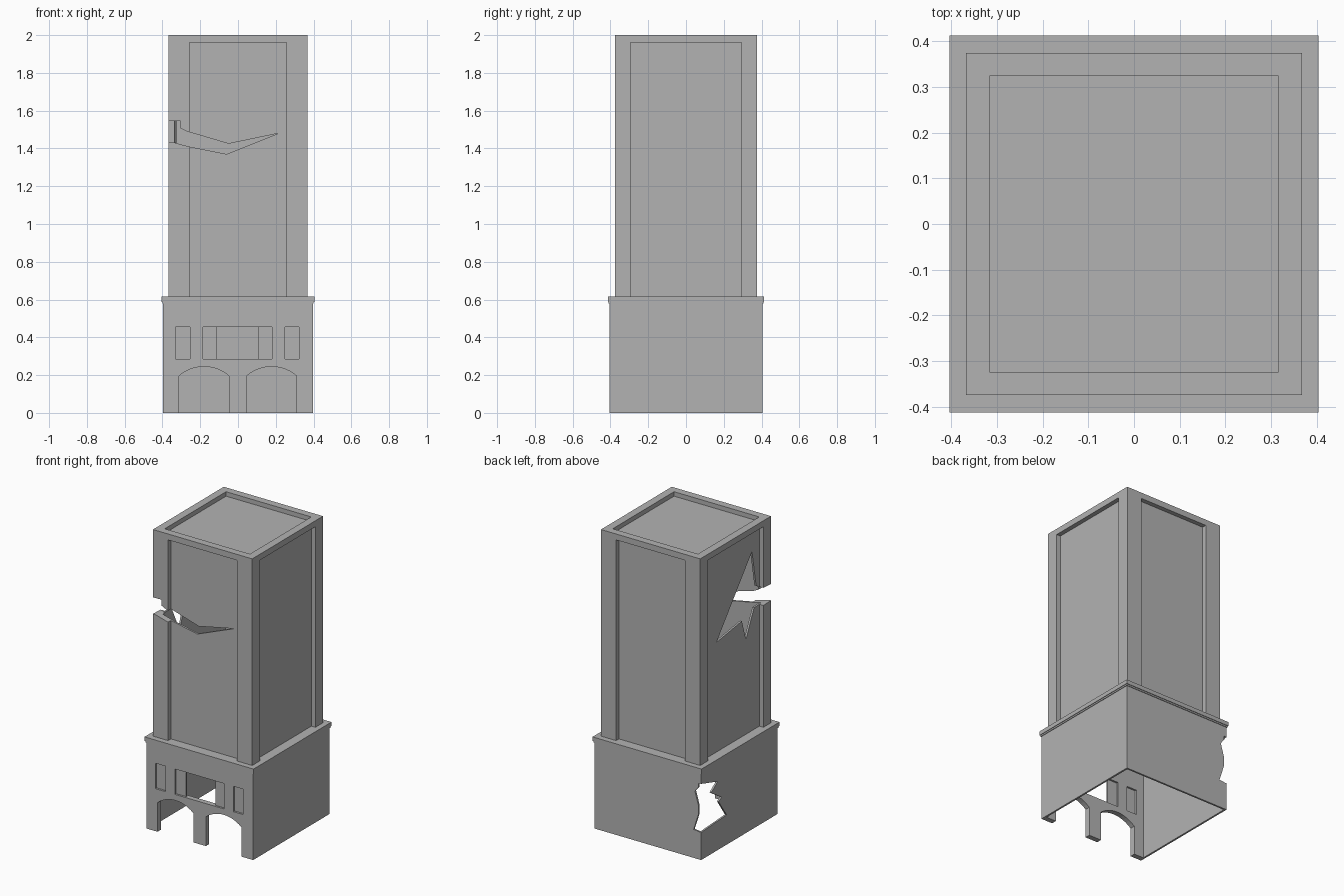
import bpy
import bmesh
import math

old = bpy.data.objects.get("Cube")
if old:
    bpy.data.objects.remove(old, do_unlink=True)

stone = bpy.data.materials.new("grey_stone")
stone.use_nodes = True
GREY = (0.45, 0.45, 0.45, 1)
stone.diffuse_color = GREY
stone.node_tree.nodes["Principled BSDF"].inputs["Base Color"].default_value = GREY


def finish(name, bm):
    bmesh.ops.recalc_face_normals(bm, faces=bm.faces)
    mesh = bpy.data.meshes.new(name)
    bm.to_mesh(mesh)
    bm.free()
    mesh.materials.append(stone)
    obj = bpy.data.objects.new(name, mesh)
    bpy.context.collection.objects.link(obj)
    return obj


def box(name, xs, ys, zs):
    bm = bmesh.new()
    bmesh.ops.create_cube(bm, size=1)
    for v in bm.verts:
        v.co = [r[0] if c < 0 else r[1] for c, r in zip(v.co, (xs, ys, zs))]
    return finish(name, bm)


def prism(name, points, axis, start, end):
    """Extrude a (horizontal, z) outline along the x or y axis."""
    bm = bmesh.new()
    place = (lambda h, z: (start, h, z)) if axis == "x" else (lambda h, z: (h, start, z))
    face = bm.faces.new([bm.verts.new(place(h, z)) for h, z in points])
    moved = bmesh.ops.extrude_face_region(bm, geom=[face])["geom"]
    for v in moved:
        if isinstance(v, bmesh.types.BMVert):
            v.co["xy".index(axis)] = end
    return finish(name, bm)


def cut(target, cutter):
    mod = target.modifiers.new("cut", "BOOLEAN")
    mod.operation = "DIFFERENCE"
    mod.solver = "EXACT"
    mod.object = cutter
    bpy.context.view_layer.objects.active = target
    bpy.ops.object.modifier_apply(modifier=mod.name)
    bpy.data.objects.remove(cutter, do_unlink=True)


# Hollow base, open at the bottom, with a thicker front wall
BX, BY = 0.396, 0.405
base = box("base_walls", (-BX, BX), (-BY, BY), (0, 0.585))
cut(base, box("base_cavity", (-BX + 0.012, BX - 0.012), (-BY + 0.035, BY - 0.012), (-0.1, 0.7)))

# Two arched doorways
HALF, SPRING, RISE = 0.133, 0.195, 0.05
radius = (HALF ** 2 + RISE ** 2) / (2 * RISE)
sweep = math.asin(HALF / radius)
for cx in (-0.18, 0.178):
    arch = [(cx - HALF, -0.1), (cx + HALF, -0.1)]
    for i in range(13):
        a = sweep * (1 - i / 6)
        arch.append((cx + radius * math.sin(a), SPRING + RISE - radius + radius * math.cos(a)))
    cut(base, prism("arch_cutter", arch, "y", -0.5, -0.34))

# Window row: wide centre opening, two side windows, thin panes
SILL, HEAD = 0.285, 0.455
for x0, x1 in ((-0.33, -0.255), (-0.185, 0.18), (0.25, 0.322)):
    cut(base, box("window_cutter", (x0, x1), (-0.5, -0.34), (SILL, HEAD)))
panes = {"outer_left": (0.25, 0.322), "inner_left": (0.107, 0.18),
         "inner_right": (-0.185, -0.11), "outer_right": (-0.33, -0.255)}
for side, xs in panes.items():
    box("window_pane_" + side, xs, (-0.392, -0.382), (SILL, HEAD))

# Broken rear corner of the base
side_hole = [(0.5, 0.51), (0.405, 0.51), (0.23, 0.46), (0.30, 0.41), (0.19, 0.34),
             (0.22, 0.32), (0.136, 0.2), (0.405, 0.185), (0.5, 0.185)]
back_hole = [(-0.5, 0.51), (-0.396, 0.51), (-0.35, 0.45), (-0.385, 0.33),
             (-0.34, 0.19), (-0.396, 0.185), (-0.5, 0.185)]
cut(base, prism("side_hole_cutter", side_hole, "x", -0.5, -0.375))
cut(base, prism("back_hole_cutter", back_hole, "y", 0.385, 0.5))

# Cornice: narrow lip below a wider slab that closes the base
lip = box("cornice_lip", (-0.4, 0.4), (-0.409, 0.409), (0.578, 0.59))
slab = box("cornice_slab", (-0.404, 0.404), (-0.413, 0.413), (0.588, 0.615))
for part in (lip, slab):
    cut(part, box("cornice_cavity", (-0.384, 0.384), (-0.37, 0.393), (0.5, 0.602)))

# Hollow tower shaft with corner piers, recessed panels and roof
SX, SY, DEEP = 0.368, 0.375, 0.03
shaft = box("tower_shaft", (-SX, SX), (-SY, SY), (0.612, 2))
cut(shaft, box("shaft_cavity", (-0.325, 0.325), (-0.332, 0.332), (0.63, 1.95)))
cut(shaft, box("roof_recess", (-0.316, 0.316), (-0.325, 0.325), (2 - DEEP, 2.1)))
for s in (-1, 1):
    cut(shaft, box("panel_recess", (-0.256, 0.256), sorted((s * (SY - DEEP), s * 0.5)), (0.5, 1.96)))
    cut(shaft, box("panel_recess", sorted((s * (SX - DEEP), s * 0.5)), (-0.294, 0.294), (0.5, 1.96)))

# Jagged crack around the front right corner of the shaft
front_crack = [(-0.5, 1.6), (-0.27, 1.49), (-0.05, 1.425), (0.215, 1.48),
               (-0.06, 1.37), (-0.26, 1.41), (-0.5, 1.475)]
side_crack = [(-0.5, 1.54), (-0.29, 1.55), (-0.26, 1.57), (-0.216, 1.815), (0.16, 1.35),
              (-0.109, 1.39), (-0.152, 1.25), (-0.238, 1.43), (-0.5, 1.44)]
cut(shaft, prism("front_crack_cutter", front_crack, "y", -0.5, -0.31))
cut(shaft, prism("side_crack_cutter", side_crack, "x", -0.5, -0.305))
